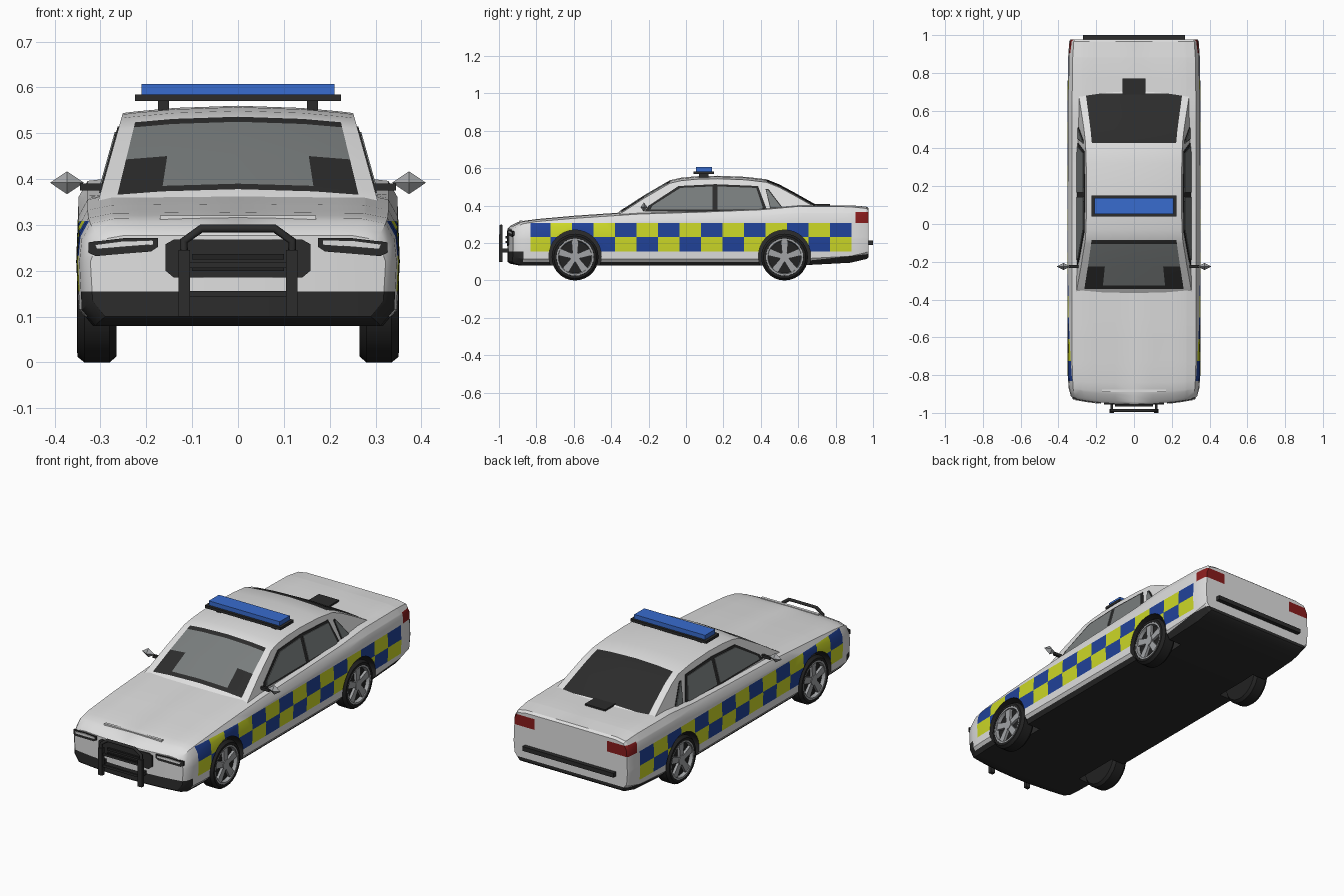
import bpy, bmesh, math
from mathutils import Vector

if "Cube" in bpy.data.objects:
    bpy.data.objects.remove(bpy.data.objects["Cube"])


def material(name, r, g, b):
    m = bpy.data.materials.new(name)
    m.use_nodes = True
    m.diffuse_color = (r, g, b, 1)
    m.node_tree.nodes["Principled BSDF"].inputs["Base Color"].default_value = (r, g, b, 1)
    return m


WHITE = material("white paint", .74, .74, .74)
BLACK = material("black trim", .025, .025, .025)
BLUE = material("blue check", .015, .055, .32)
YELLOW = material("yellow check", .6, .68, .02)
RED = material("red lamp", .25, .012, .012)
GLASS = material("grey glass", .19, .205, .205)
SILVER = material("silver metal", .36, .37, .38)
BEACON = material("beacon blue", .04, .15, .62)
TYRE = material("tyre rubber", .016, .016, .016)
SIDES = (("left", 1), ("right", -1))


def finish(name, bm, *mats, smooth=False):
    bmesh.ops.recalc_face_normals(bm, faces=bm.faces)
    me = bpy.data.meshes.new(name)
    bm.to_mesh(me)
    bm.free()
    for m in mats:
        me.materials.append(m)
    ob = bpy.data.objects.new(name, me)
    bpy.context.collection.objects.link(ob)
    if smooth:
        bpy.ops.object.select_all(action='DESELECT')
        bpy.context.view_layer.objects.active = ob
        ob.select_set(True)
        bpy.ops.object.shade_smooth_by_angle(angle=math.radians(30))
    return ob


def loft(rings, caps=True):
    bm = bmesh.new()
    rows = [[bm.verts.new(p) for p in ring] for ring in rings]
    n = len(rows[0])
    for a, b in zip(rows, rows[1:]):
        for i in range(n):
            bm.faces.new((a[i], a[(i + 1) % n], b[(i + 1) % n], b[i]))
    if caps:
        bm.faces.new(rows[0])
        bm.faces.new(rows[-1])
    bmesh.ops.recalc_face_normals(bm, faces=bm.faces)
    return bm


def section(y, half):
    full = half + [(-x, z) for x, z in reversed(half[1:-1])]
    return [(x, y, z) for x, z in full]


def prism(bm, pts, depth):
    a = [bm.verts.new(p) for p in pts]
    b = [bm.verts.new(Vector(p) + Vector(depth)) for p in pts]
    bm.faces.new(a)
    bm.faces.new(b)
    for i in range(len(a)):
        j = (i + 1) % len(a)
        bm.faces.new((a[i], a[j], b[j], b[i]))


def box(name, x, y, z, mat):
    bm = bmesh.new()
    prism(bm, [(x[0], y[0], z[0]), (x[1], y[0], z[0]), (x[1], y[1], z[0]), (x[0], y[1], z[0])],
          (0, 0, z[1] - z[0]))
    return finish(name, bm, mat)


def cut(bm, co, no):
    bmesh.ops.bisect_plane(bm, geom=bm.verts[:] + bm.edges[:] + bm.faces[:], plane_co=co, plane_no=no)


# Lower body: y, half width, bottom, shoulder, top centre
BODY = [(-.955, .322, .1, .268, .277), (-.94, .335, .09, .283, .292), (-.89, .346, .08, .303, .316),
        (-.8, .351, .08, .315, .328), (-.6, .353, .08, .332, .346), (-.25, .353, .08, .355, .37),
        (.1, .353, .08, .366, .373), (.4, .353, .08, .378, .383), (.6, .353, .08, .396, .4),
        (.88, .349, .095, .394, .402), (.965, .343, .115, .385, .395), (.977, .337, .125, .375, .385)]
rings = []
for y, w, zb, zs, zt in BODY:
    rings.append(section(y, [(0, zb), (.9 * w, zb), (.985 * w, zb + .035), (w, .22), (.985 * w, zs - .035),
                             (.93 * w, zs), (.78 * w, (zs + zt) / 2 + .004), (0, zt)]))
body = finish("body", loft(rings), WHITE, BLACK, BLUE, YELLOW, RED)

# Wheel arches
AXLES, ARCH_Z, ARCH_R = (-.593, .527), .13, .14
for ay in AXLES:
    for side, s in SIDES:
        circle = [(ay + ARCH_R * math.cos(math.tau * i / 32), ARCH_Z + ARCH_R * math.sin(math.tau * i / 32))
                  for i in range(32)]
        cutter = finish("arch_cutter", loft([[(s * x, y, z) for y, z in circle] for x in (.24, .45)]), BLACK)
        cutter.hide_render = True
        mod = body.modifiers.new("arch", 'BOOLEAN')
        mod.operation, mod.solver, mod.object = 'DIFFERENCE', 'EXACT', cutter
        bpy.context.view_layer.objects.active = body
        bpy.ops.object.modifier_apply(modifier=mod.name)
        bpy.data.objects.remove(cutter)

# Paint: checks, sill, bumper and tail lamps
Y0, STEP, COLS, LOW, MID, HIGH = -.84, .115, 15, .155, .232, .308
bm = bmesh.new()
bm.from_mesh(body.data)
for i in range(COLS + 1):
    cut(bm, (0, Y0 + i * STEP, 0), (0, 1, 0))
for z in (.1, LOW, MID, HIGH, .365):
    cut(bm, (0, 0, z), (0, 0, 1))
for x in (-.28, -.215, -.1, 0, .1, .215, .28):
    cut(bm, (x, 0, 0), (1, 0, 0))
cut(bm, (0, .905, 0), (0, 1, 0))
cut(bm, (0, .6, .1), (0, -.11, 1))
bm.normal_update()
for f in bm.faces:
    c, n = f.calc_center_median(), f.normal
    reach = min(math.hypot(c.y - ay, c.z - ARCH_Z) for ay in AXLES)
    col = math.floor((c.y - Y0) / STEP)
    f.material_index = 0
    if c.z < .1 + max(0, c.y - .6) * .11 or n.z < -.8 or (c.z < LOW and c.y < -.88):
        f.material_index = 1
    elif reach < ARCH_R + .005 and (abs(n.x) < .2 or abs(c.x) < .26):
        f.material_index = 1
    elif abs(n.x) > .5 and LOW < c.z < HIGH and 0 <= col < COLS:
        f.material_index = 2 + (col + (c.z < MID)) % 2
    elif c.y > .905 and HIGH < c.z < .365 and abs(c.x) > .215:
        f.material_index = 4
for v in bm.verts:  # bowed nose
    v.co.y += .3 * v.co.x ** 2 * max(0, (-.8 - v.co.y) / .155)
bm.to_mesh(body.data)
bm.free()
body.select_set(True)
bpy.context.view_layer.objects.active = body
bpy.ops.object.shade_smooth_by_angle(angle=math.radians(30))


# Cabin: y and roof height, sides on one sloping plane
def side_x(z):
    return .3 - (z - .37) * .28


ROOF = [(-.375, .355), (-.345, .378), (-.325, .39), (-.225, .455), (-.105, .525), (-.085, .536), (-.03, .549),
        (.05, .557), (.17, .56), (.32, .554), (.43, .541), (.5, .513), (.58, .47), (.69, .408), (.75, .38)]
rings = []
for y, z in ROOF:
    xe, ze = side_x(z - .016), z - .016
    rings.append(section(y, [(0, .3), (side_x(.3), .3), (xe, ze)]
                         + [(k * xe, z - .016 * k * k) for k in (.95, .87, .55)] + [(0, z)]))
bm = loft(rings)
for f in bm.faces:
    c, n = f.calc_center_median(), f.normal
    k = abs(c.x) / side_x(c.z)
    if n.z < .2:
        continue
    if -.345 < c.y < -.085 and k < .91:
        lower_corner = -.325 < c.y < -.225 and k > .6
        border = c.y < -.325 or c.y > -.105 or k > .88
        f.material_index = 2 if lower_corner or border else 1
    elif .43 < c.y < .69 and k < .86:
        f.material_index = 2
finish("cabin", bm, WHITE, GLASS, BLACK, smooth=True)
box("rear_deck_notch", (-.06, .06), (.68, .77), (.398, .41), BLACK)

# Side windows, dark frame behind glass
FRAMES = {"front_window": [(-.22, .37), (-.2, .4), (-.04, .505), (.155, .515), (.155, .37)],
          "rear_window": [(.155, .37), (.155, .515), (.385, .505), (.43, .385), (.42, .37)],
          "quarter_window": [(.425, .49), (.44, .49), (.52, .385), (.45, .385)]}
PANES = {"front_window": [(-.19, .38), (-.18, .4), (-.03, .495), (.143, .503), (.143, .38)],
         "rear_window": [(.168, .38), (.168, .503), (.375, .495), (.41, .39), (.405, .38)],
         "quarter_window": [(.43, .484), (.438, .484), (.51, .39), (.453, .39)]}
for shapes, suffix, mat, off in ((FRAMES, "frame", BLACK, .003), (PANES, "pane", GLASS, .006)):
    for name, pts in shapes.items():
        for side, s in SIDES:
            bm = bmesh.new()
            prism(bm, [(s * (side_x(z) + off), y, z) for y, z in pts], (-s * .007, 0, 0))
            finish(f"{side}_{name}_{suffix}", bm, mat)


# Nose details follow the bowed front
def nose_plate(name, pts, mat, off, s=1):
    bm = bmesh.new()
    prism(bm, [(s * x, -.955 + .3 * x * x - off, z) for x, z in pts], (0, .009, 0))
    finish(name, bm, mat)


grille = [(.14, .185), (.158, .2), (.158, .258), (.14, .268)]
nose_plate("grille", grille + [(-x, z) for x, z in reversed(grille)], BLACK, .007)
for z in (.2, .225):
    box("grille_slat", (-.1, .1), (-.966, -.955), (z, z + .012), TYRE)
for side, s in SIDES:
    nose_plate(side + "_headlamp_frame", [(.175, .252), (.19, .242), (.31, .232), (.326, .24), (.326, .262),
                                          (.25, .271), (.175, .272)], BLACK, .004, s)
    nose_plate(side + "_headlamp_lens", [(.185, .257), (.25, .252), (.308, .247), (.312, .257),
                                         (.25, .265), (.185, .266)], WHITE, .007, s)
box("hood_lip", (-.17, .17), (-.89, -.875), (.3, .321), WHITE)
box("rear_bumper_strip", (-.27, .27), (.965, 1), (.19, .213), BLACK)

# Roof light bar
box("light_bar_base", (-.225, .225), (.04, .15), (.57, .584), BLACK)
box("light_bar_lens", (-.21, .21), (.053, .138), (.584, .607), BEACON)

# Bull bar
hoop = [(.118, .235), (.118, .265), (.08, .292)]
curve = bpy.data.curves.new("bull_bar_hoop", 'CURVE')
curve.dimensions, curve.bevel_depth, curve.bevel_resolution = '3D', .009, 1
line = curve.splines.new('POLY')
path = hoop + [(-x, z) for x, z in reversed(hoop)]
line.points.add(len(path) - 1)
for p, (x, z) in zip(line.points, path):
    p.co = (x, -.988, z, 1)
curve.materials.append(BLACK)
bpy.context.collection.objects.link(bpy.data.objects.new("bull_bar_hoop", curve))
for z in (.15, .212):
    box("bull_bar_crossbar", (-.11, .11), (-.993, -.983), (z - .006, z + .006), BLACK)

for side, s in SIDES:
    box(side + "_light_bar_foot", (s * .15, s * .175), (.07, .12), (.545, .572), BLACK)
    box(side + "_bull_bar_post", (s * .105, s * .13), (-1, -.98), (.1, .245), BLACK)
    box(side + "_bull_bar_strut", (s * .112, s * .124), (-.985, -.93), (.15, .17), BLACK)
    # Door mirrors
    bm = bmesh.new()
    bmesh.ops.create_uvsphere(bm, u_segments=4, v_segments=2, radius=1)
    for v in bm.verts:
        v.co = (s * .373 + v.co.x * .037, -.225 + v.co.y * .018, .392 + v.co.z * .025)
    finish(side + "_door_mirror", bm, SILVER)
    box(side + "_mirror_stalk", (s * .285, s * .345), (-.232, -.218), (.375, .39), BLACK)

# Wheels
R = .125
for axle, ay in zip(("front", "rear"), AXLES):
    for side, s in SIDES:
        def ring(x, r):
            return [(s * x, ay + r * math.cos(math.tau * i / 28), R + r * math.sin(math.tau * i / 28))
                    for i in range(28)]
        name = f"{axle}_{side}"
        tyre = [(.265, .1), (.265, .112), (.28, R), (.335, R), (.35, .113), (.351, .1), (.33, .096)]
        finish(name + "_tyre", loft([ring(*p) for p in tyre]), TYRE, smooth=True)
        rim = [(.33, .101), (.349, .101), (.349, .09), (.33, .086)]
        finish(name + "_rim", loft([ring(*p) for p in rim], caps=False), SILVER, smooth=True)
        bm = loft([ring(x, .026) for x in (.33, .347)])
        for i in range(5):
            a = math.tau * i / 5 + math.pi / 2
            shape = [(.01, -.013), (.092, -.02), (.092, .02), (.01, .013)]
            prism(bm, [(s * .33, ay + u * math.cos(a) - v * math.sin(a), R + u * math.sin(a) + v * math.cos(a))
                       for u, v in shape], (s * .014, 0, 0))
        finish(name + "_spokes", bm, SILVER)
